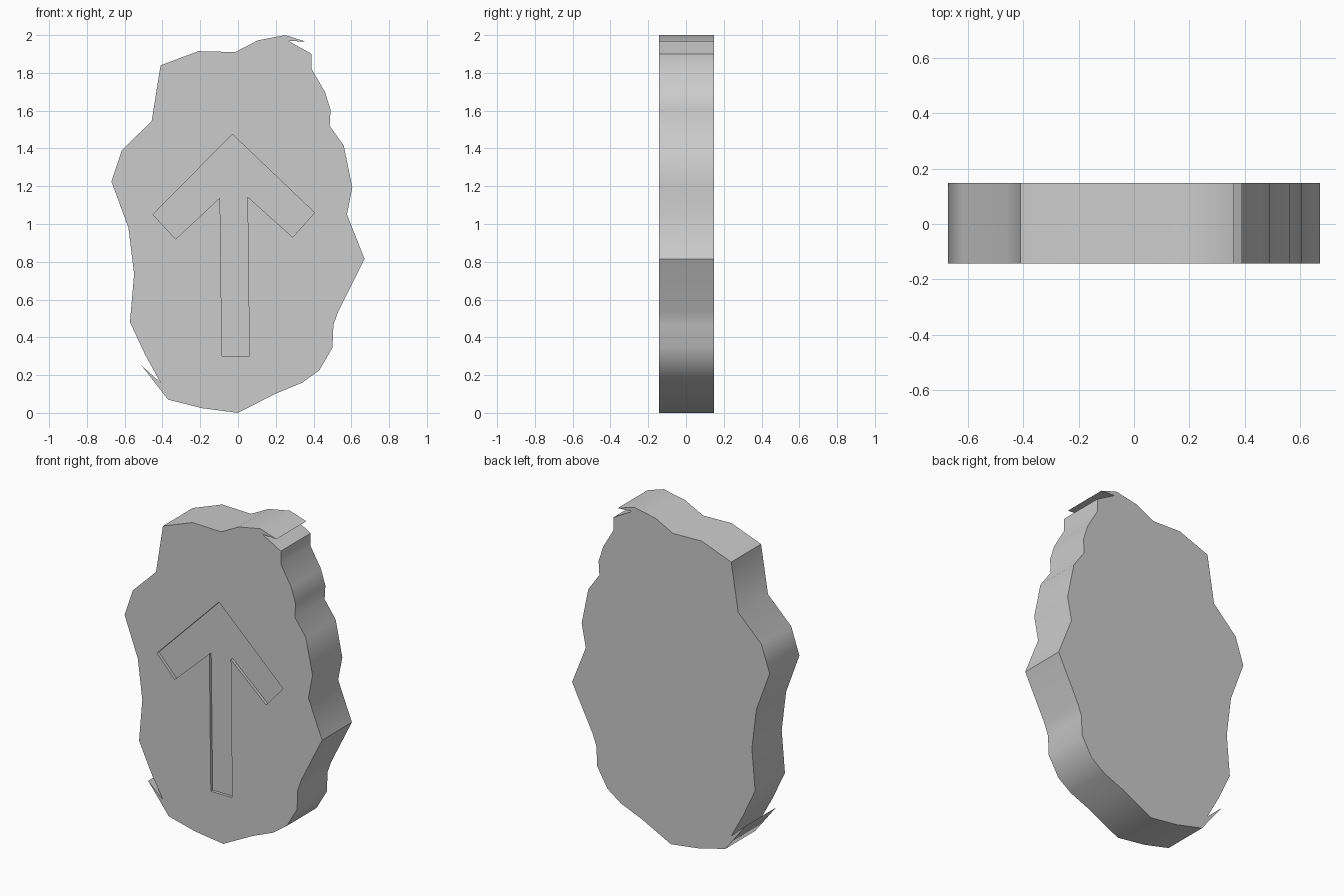
import bpy, bmesh, math

if "Cube" in bpy.data.objects:
    bpy.data.objects.remove(bpy.data.objects["Cube"])

FRONT, BACK, RECESS = -0.142, 0.147, 0.018

# Chipped stone outline (x, z), counter-clockwise from the bottom tip
STONE = [(0, 0), (.195, .10), (.34, .16), (.43, .225), (.50, .345), (.505, .465),
         (.53, .535), (.67, .815), (.577, 1.05), (.605, 1.195), (.56, 1.415),
         (.485, 1.52), (.49, 1.605), (.46, 1.70), (.39, 1.82), (.39, 1.90),
         (.265, 1.97), (.36, 1.965), (.25, 2.0), (.105, 1.972), (-.015, 1.91),
         (-.21, 1.915), (-.41, 1.84), (-.457, 1.545), (-.615, 1.39), (-.67, 1.225),
         (-.58, .98), (-.55, .735), (-.572, .48), (-.49, .305), (-.41, .16),
         (-.51, .25), (-.37, .07), (-.19, .025)]

# Hand-carved upward arrow
ARROW = [(-.03, 1.475), (-.45, 1.05), (-.33, .92), (-.095, 1.14), (-.085, .30),
         (.06, .30), (.05, 1.145), (.29, .93), (.405, 1.06)]


def prism(name, outline, y0, y1):
    """Closed slab from an x-z outline, running from y0 to y1."""
    bm = bmesh.new()
    face = bm.faces.new([bm.verts.new((x, y0, z)) for x, z in outline])
    ext = bmesh.ops.extrude_face_region(bm, geom=[face], use_keep_orig=True)
    moved = [g for g in ext["geom"] if isinstance(g, bmesh.types.BMVert)]
    bmesh.ops.translate(bm, verts=moved, vec=(0, y1 - y0, 0))
    bmesh.ops.recalc_face_normals(bm, faces=bm.faces)
    mesh = bpy.data.meshes.new(name)
    bm.to_mesh(mesh)
    bm.free()
    obj = bpy.data.objects.new(name, mesh)
    bpy.context.collection.objects.link(obj)
    return obj


stone = prism("stone_slab", STONE, FRONT, BACK)
cutter = prism("arrow_cutter", ARROW, FRONT - 0.1, FRONT + RECESS)
cutter.hide_render = True

# Engrave the arrow into the front face
cut = stone.modifiers.new("engraved_arrow", "BOOLEAN")
cut.operation = "DIFFERENCE"
cut.solver = "EXACT"
cut.object = cutter
bpy.context.view_layer.objects.active = stone
stone.select_set(True)
cutter.select_set(False)
bpy.ops.object.modifier_apply(modifier=cut.name)
bpy.data.objects.remove(cutter, do_unlink=True)

# Soft rim with crisp front and back edges
bpy.ops.object.shade_smooth_by_angle(angle=math.radians(40))
